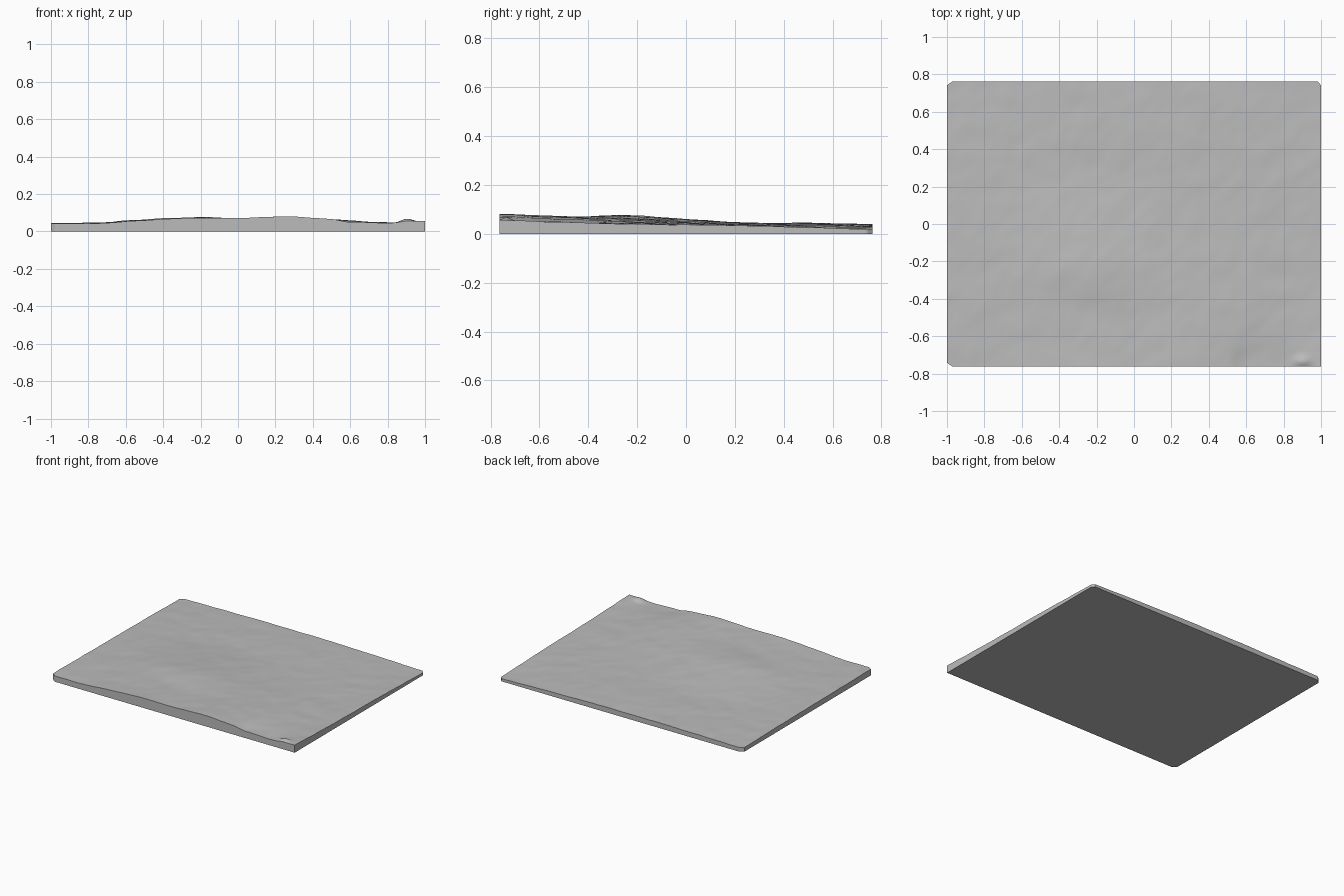
import bpy
import bmesh
import math
from mathutils import Vector, noise

HALF_X, HALF_Y = 1.0, 0.763

cube = bpy.data.objects.get("Cube")
if cube:
    bpy.data.objects.remove(cube, do_unlink=True)

# Coarse terrain heights in thousandths, front row to back row, left to right across x
RELIEF = [
    [45, 43, 60, 72, 71, 80, 66, 46, 56],
    [44, 46, 60, 66, 68, 72, 64, 50, 47],
    [42, 47, 64, 75, 72, 64, 56, 46, 41],
    [40, 45, 54, 60, 58, 52, 46, 40, 37],
    [38, 40, 42, 44, 45, 44, 40, 36, 33],
    [35, 38, 40, 43, 44, 42, 38, 32, 25],
    [30, 34, 36, 38, 39, 37, 33, 27, 18],
]


def spline(values, t):
    """Smooth interpolation through evenly spaced values, t from 0 to 1."""
    last = len(values) - 1
    pos = min(max(t, 0), 1) * last
    i = min(int(pos), last - 1)
    f = pos - i
    a, b, c, d = (values[min(max(k, 0), last)] for k in range(i - 1, i + 3))
    return b + f / 2 * (c - a + f * (2 * a - 5 * b + 4 * c - d + f * (3 * (b - c) + d - a)))


def hill(x, y, centre_x, centre_y, width, depth):
    return math.exp(-((x - centre_x) / width) ** 2 - ((y - centre_y) / depth) ** 2)


def height(x, y):
    u, v = (x / HALF_X + 1) / 2, (y / HALF_Y + 1) / 2
    z = spline([spline(row, u) for row in RELIEF], v) / 1000
    # fine ripples running diagonally
    ripple = noise.noise(Vector((x * 7 - y * 3, y * 7 + x * 2, 0)))
    ripple += noise.noise(Vector((x * 15 - y * 5, y * 12, 4))) / 2
    z += ripple * 0.0025
    # small gully and knoll near the front edge
    z -= 0.007 * hill(x, y, 0.58, -HALF_Y, 0.05, 0.1)
    z += 0.018 * hill(x, y, 0.9, -0.735, 0.04, 0.025)
    return z


def make_material(name, colour):
    mat = bpy.data.materials.new(name)
    mat.use_nodes = True
    mat.diffuse_color = colour
    mat.node_tree.nodes["Principled BSDF"].inputs["Base Color"].default_value = colour
    return mat


# Flat sheet
bm = bmesh.new()
bmesh.ops.create_grid(bm, x_segments=120, y_segments=92, size=1)
for v in bm.verts:
    v.co.x *= HALF_X
    v.co.y *= HALF_Y

# Clip three corners
for sx, sy in ((-1, -1), (-1, 1), (1, 1)):
    run = 0.03 if sx < 0 else 0.018
    bmesh.ops.bisect_plane(
        bm, geom=bm.verts[:] + bm.edges[:] + bm.faces[:],
        plane_co=(sx * (HALF_X - run), sy * HALF_Y, 0),
        plane_no=(sx * 0.022, sy * run, 0), clear_outer=True)

# Raise the relief
for v in bm.verts:
    v.co.z = height(v.co.x, v.co.y)

# Walls down to the flat base
rim = [e for e in bm.edges if e.is_boundary]
walls = bmesh.ops.extrude_edge_only(bm, edges=rim)["geom"]
for v in walls:
    if isinstance(v, bmesh.types.BMVert):
        v.co.z = 0
bottom = [e for e in walls if isinstance(e, bmesh.types.BMEdge) and e.is_boundary]
bmesh.ops.contextual_create(bm, geom=bottom)
bmesh.ops.recalc_face_normals(bm, faces=bm.faces[:])

mesh = bpy.data.meshes.new("terrain_slab")
bm.to_mesh(mesh)
bm.free()
mesh.materials.append(make_material("light grey", (0.5, 0.5, 0.5, 1)))

terrain = bpy.data.objects.new("terrain_slab", mesh)
bpy.context.collection.objects.link(terrain)
bpy.context.view_layer.objects.active = terrain
terrain.select_set(True)
bpy.ops.object.shade_smooth_by_angle(angle=math.radians(40))
